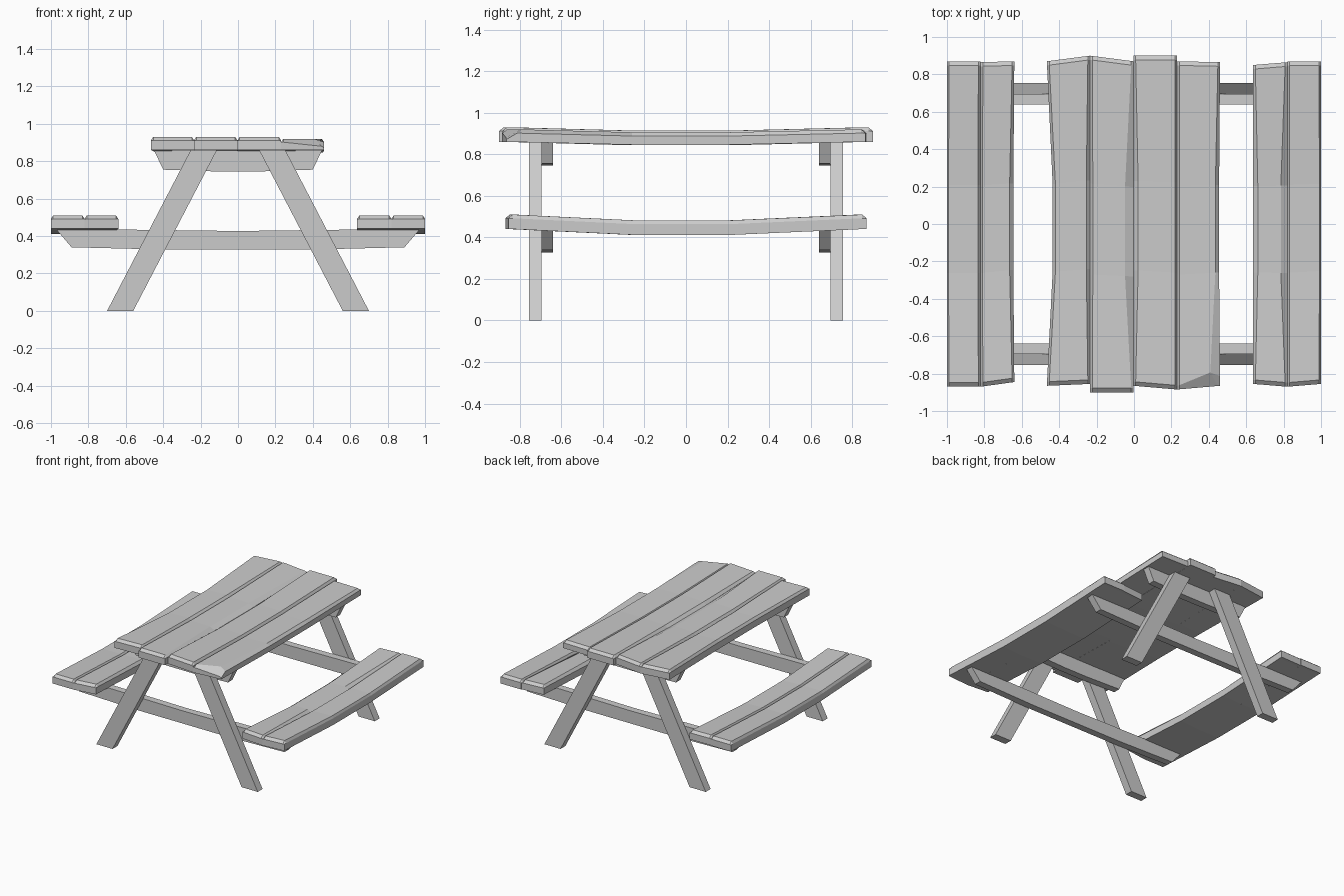
import bpy

if "Cube" in bpy.data.objects:
    bpy.data.objects.remove(bpy.data.objects["Cube"])


def make(name, verts, faces):
    me = bpy.data.meshes.new(name)
    me.from_pydata(verts, [], faces)
    me.validate()
    ob = bpy.data.objects.new(name, me)
    bpy.context.collection.objects.link(ob)
    return ob


def board(name, profile, y0, y1):
    """Extrude a counter-clockwise XZ profile between y0 and y1."""
    n = len(profile)
    verts = [(x, y0, z) for x, z in profile] + [(x, y1, z) for x, z in profile]
    faces = [tuple(range(n)), tuple(range(2 * n - 1, n - 1, -1))]
    faces += [(i, i + n, (i + 1) % n + n, (i + 1) % n) for i in range(n)]
    return make(name, verts, faces)


def plank(name, x0, x1, zb, zt, sag, front, back, bl, br, waist=(0, 0), chip=False):
    """Sagging, bevelled plank; front/back give the end y at its left and right edge."""
    c = 0.018
    verts, faces = [], []
    # station: (end inset, fraction along plank, is middle, is end)
    stations = [(0, 0, 0, 1), (0.022, 0, 0, 0), (0, 0.35, 1, 0),
                (0, 0.62, 1, 0), (-0.022, 1, 0, 0), (0, 1, 0, 1)]
    for inset, t, mid, end in stations:
        xa, xb = x0 + waist[0] * mid, x1 + waist[1] * mid
        l, r = (bl, br) if mid else (0.012, 0.012)
        top = zt - c * end
        for x, z in [(xa, zb), (xb, zb), (xb, zt - c), (xb - r, top),
                     (xa + l, top), (xa, zt - c)]:
            u = (x - x0) / (x1 - x0)
            f = front[0] + (front[1] - front[0]) * u
            b = back[0] + (back[1] - back[0]) * u
            verts.append([x, f + (b - f) * t + inset, z - sag * mid])
    if chip:
        # splintered front right corner
        verts[2][2] -= 0.03
        verts[3][2] -= 0.022
        verts[9][0] -= 0.04
        verts[9][1] += 0.05
        verts[8][1] += 0.03
    for s in range(len(stations) - 1):
        for i in range(6):
            j = (i + 1) % 6
            a = s * 6
            faces.append((a + i, a + 6 + i, a + 6 + j, a + j))
    m = (len(stations) - 1) * 6
    faces += [tuple(range(6)), tuple(range(m + 5, m - 1, -1))]
    return make(name, verts, faces)


# Table top planks
T = (0.86, 0.93, 0.016)
plank("table_plank_1", -0.465, -0.235, *T, (-0.865, -0.855), (0.87, 0.90), 0.015, 0.02, (0.03, 0))
plank("table_plank_2", -0.235, -0.003, *T, (-0.90, -0.90), (0.90, 0.87), 0.015, 0.045)
plank("table_plank_3", -0.003, 0.23, *T, (-0.865, -0.885), (0.90, 0.90), 0.025, 0.012)
plank("table_plank_4", 0.23, 0.46, 0.86, 0.92, 0.014, (-0.885, -0.865), (0.87, 0.865),
      0.012, 0.02, (0, -0.005), True)

# Bench planks
B = (0.44, 0.51, 0.028)
plank("left_seat_outer_plank", -1.0, -0.82, *B, (-0.87, -0.87), (0.87, 0.87), 0.008, 0.015)
plank("left_seat_inner_plank", -0.82, -0.64, *B, (-0.87, -0.845), (0.865, 0.87), 0.01, 0.02, (0, -0.005))
plank("right_seat_inner_plank", 0.637, 0.82, *B, (-0.855, -0.87), (0.85, 0.865), 0.025, 0.035)
plank("right_seat_outer_plank", 0.82, 1.0, *B, (-0.87, -0.855), (0.87, 0.87), 0.012, 0.008)

# Legs and cross beams of both end frames
leg = [(0.56, 0), (0.70, 0), (0.25, 0.865), (0.11, 0.865)]
top_beam = [(-0.40, 0.755), (-0.1, 0.745), (0.1, 0.745), (0.40, 0.755), (0.452, 0.865), (-0.452, 0.865)]
seat_beam = [(-0.89, 0.34), (-0.4, 0.328), (0.4, 0.328), (0.89, 0.34),
             (0.98, 0.445), (0.64, 0.435), (0, 0.427), (-0.64, 0.435), (-0.98, 0.445)]
for side, s in (("front", -1), ("back", 1)):
    ly = sorted((s * 0.695, s * 0.755))
    by = sorted((s * 0.64, s * 0.695))
    board(side + "_right_leg", leg, *ly)
    board(side + "_left_leg", [(-x, z) for x, z in reversed(leg)], *ly)
    board(side + "_table_beam", top_beam, *by)
    board(side + "_seat_beam", seat_beam, *by)
